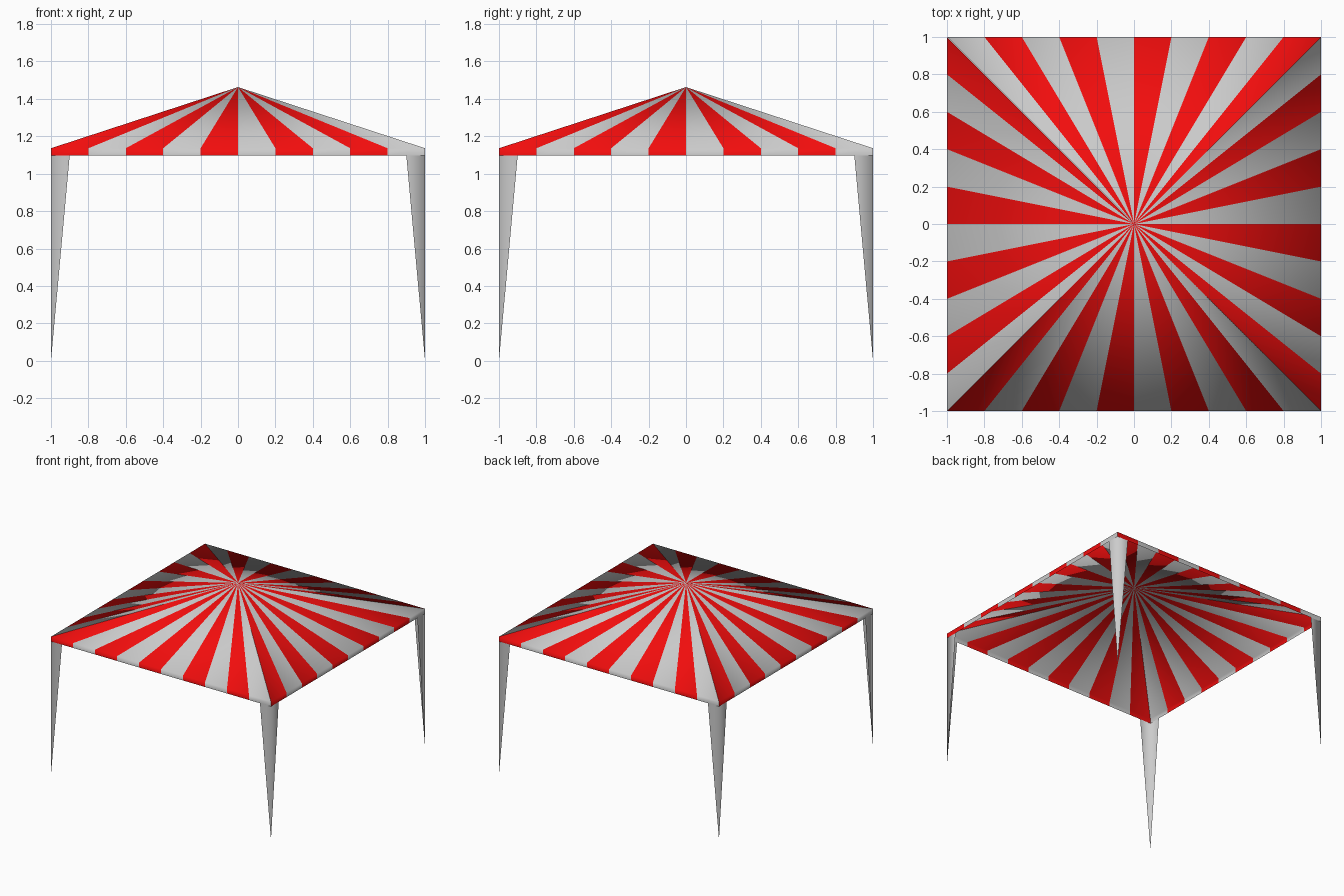
import bpy, bmesh
from mathutils import Matrix
from math import pi

if "Cube" in bpy.data.objects:
    bpy.data.objects.remove(bpy.data.objects["Cube"])

APEX_Z, EAVE_Z, HEM_Z = 1.463, 1.136, 1.097
STRIPES = 10          # stripes per side
LEG_W = 0.1           # width of each leg flap at the top


def make_object(name, faces, material=None):
    """Build one side's faces, repeat them around z, weld, and smooth."""
    bm = bmesh.new()
    for side in range(4):
        turn = Matrix.Rotation(side * pi / 2, 3, 'Z')
        for pts in faces:
            bm.faces.new([bm.verts.new(turn @ Matrix.Identity(3) @ v_) for v_ in map(to_vec, pts)])
    bmesh.ops.remove_doubles(bm, verts=bm.verts, dist=1e-4)
    for f in bm.faces:
        f.smooth = True
    mesh = bpy.data.meshes.new(name)
    bm.to_mesh(mesh)
    bm.free()
    obj = bpy.data.objects.new(name, mesh)
    bpy.context.collection.objects.link(obj)
    if material:
        mesh.materials.append(material)
    return obj


def to_vec(p):
    return Matrix.Translation(p).to_translation()


def stripe_faces(first):
    """Every second stripe of the front side: roof wedge plus hanging valance."""
    faces, w = [], 2 / STRIPES
    for i in range(first, STRIPES, 2):
        a, b = -1 + i * w, -1 + (i + 1) * w
        faces.append([(a, -1, EAVE_Z), (b, -1, EAVE_Z), (0, 0, APEX_Z)])
        faces.append([(a, -1, HEM_Z), (b, -1, HEM_Z), (b, -1, EAVE_Z), (a, -1, EAVE_Z)])
    return faces


red = bpy.data.materials.new("red_fabric")
red.diffuse_color = (0.9, 0.004, 0.004, 1)
red.use_nodes = True
red.node_tree.nodes["Principled BSDF"].inputs["Base Color"].default_value = red.diffuse_color

# Striped canopy
make_object("canopy_red_stripes", stripe_faces(0), red)
make_object("canopy_white_stripes", stripe_faces(1))

# Legs: two tapered flaps meeting at each corner, running down to a point
make_object("corner_legs", [
    [(-1, -1, 0), (-1 + LEG_W, -1, HEM_Z), (-1, -1, HEM_Z)],
    [(1, -1, 0), (1, -1, HEM_Z), (1 - LEG_W, -1, HEM_Z)],
])
